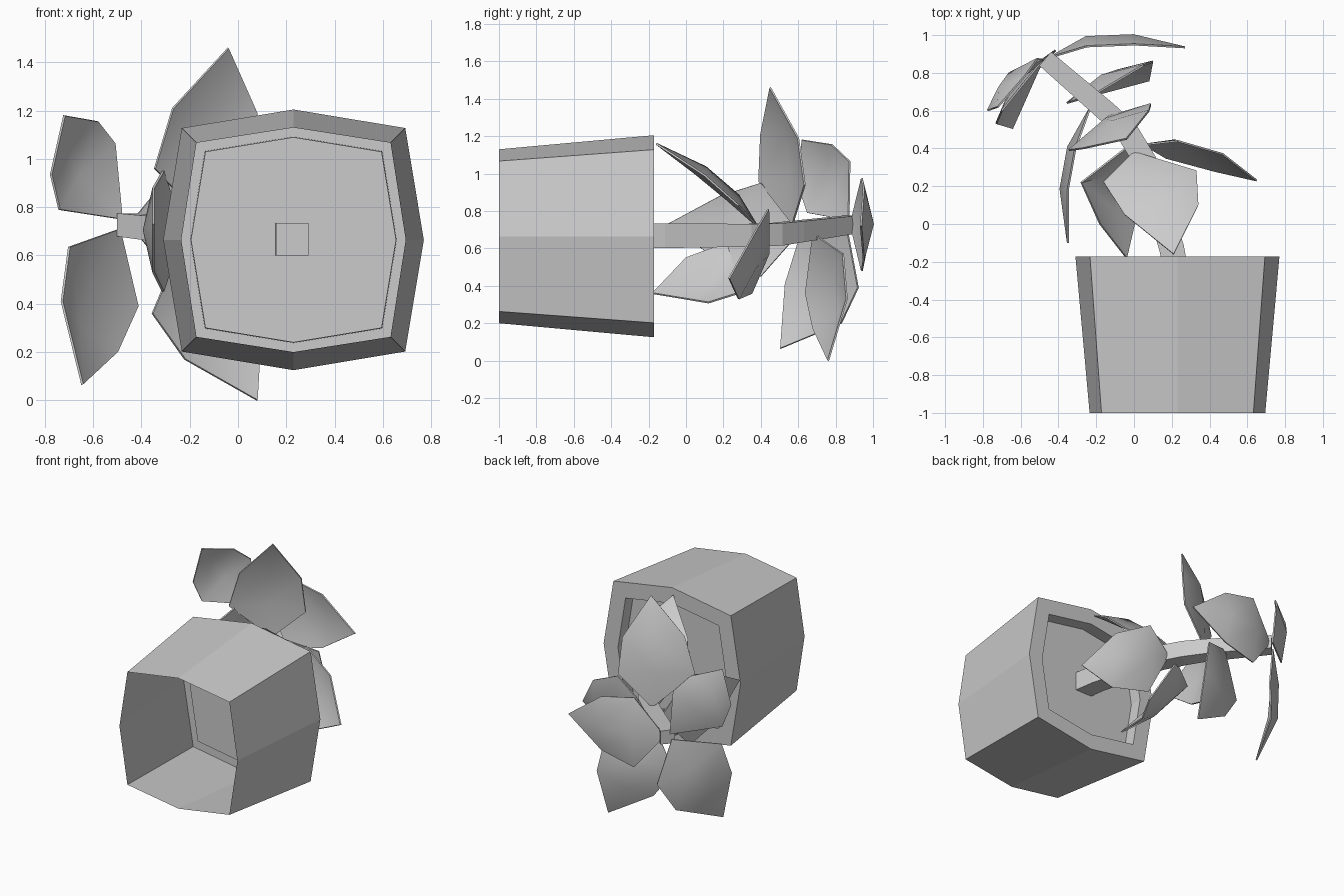
import bpy, bmesh, math
from mathutils import Vector

cube = bpy.data.objects.get("Cube")
if cube:
    bpy.data.objects.remove(cube, do_unlink=True)

# Single flat colour
grey = bpy.data.materials.new("light_grey")
grey.use_nodes = True
COLOUR = (0.6, 0.6, 0.6, 1)
grey.diffuse_color = COLOUR
for node in grey.node_tree.nodes:
    if node.type == 'BSDF_PRINCIPLED':
        node.inputs["Base Color"].default_value = COLOUR


def finish(name, bm):
    bmesh.ops.recalc_face_normals(bm, faces=bm.faces)
    mesh = bpy.data.meshes.new(name)
    bm.to_mesh(mesh)
    bm.free()
    mesh.materials.append(grey)
    obj = bpy.data.objects.new(name, mesh)
    bpy.context.collection.objects.link(obj)
    return obj


def loft(bm, rings):
    """Bridge successive rings of points and return their vertices."""
    loops = [[bm.verts.new(p) for p in ring] for ring in rings]
    for a, b in zip(loops, loops[1:]):
        n = len(a)
        for i in range(n):
            j = (i + 1) % n
            bm.faces.new((a[i], a[j], b[j], b[i]))
    return loops


# Pot: bulged square shell lying on its side, open underneath, with soil inside
def octagon(corner, middle, y):
    pts = []
    for i in range(8):
        angle = i * math.pi / 4
        r = corner * math.sqrt(2) if i % 2 else middle
        pts.append((0.23 + r * math.cos(angle), y, 0.665 + r * math.sin(angle)))
    return pts


bm = bmesh.new()
loops = loft(bm, [octagon(0.402, 0.465, -1), octagon(0.463, 0.54, -0.172),
                  octagon(0.367, 0.427, -0.172), octagon(0.365, 0.425, -0.26)])
bm.faces.new(loops[-1])
finish("pot", bm)

# Stem: bent square rod
path = [Vector(p) for p in [(0.225, -0.27, 0.667), (0.2, -0.13, 0.668),
                            (0.06, 0.33, 0.67), (-0.03, 0.48, 0.675),
                            (-0.14, 0.59, 0.69), (-0.47, 0.875, 0.727)]]
halves = [0.067, 0.066, 0.061, 0.06, 0.056, 0.048]
rings = []
for i, (p, h) in enumerate(zip(path, halves)):
    d = path[min(i + 1, len(path) - 1)] - path[max(i - 1, 0)]
    side = Vector((d.y, -d.x, 0)).normalized() if i else Vector((1, 0, 0))
    up = Vector((0, 0, 1))
    rings.append([p + side * h * s + up * h * t
                  for s, t in ((1, 1), (-1, 1), (-1, -1), (1, -1))])
bm = bmesh.new()
loops = loft(bm, rings)
bm.faces.new(loops[0])
bm.faces.new(loops[-1])
finish("stem", bm)

# Leaves: base, two points on one side, tip, two points back along the other side
GROWTH = Vector((-0.5, 0.8, 0))


def leaf(name, outline, bulge=0.05):
    pts = [Vector(p) for p in outline]
    base, a1, a2, tip, b2, b1 = pts
    normal = (a1 + a2 - b1 - b2).cross(tip - base).normalized()
    if normal.dot(GROWTH) < 0:
        normal.negate()
    bm = bmesh.new()
    base, a1, a2, tip, b2, b1 = [bm.verts.new(p) for p in pts]
    m1 = bm.verts.new((a1.co + b1.co) / 2 + normal * bulge)
    m2 = bm.verts.new((a2.co + b2.co) / 2 + normal * bulge)
    for face in ((base, a1, m1), (a1, a2, m2, m1), (a2, tip, m2),
                 (tip, b2, m2), (b2, b1, m1, m2), (b1, base, m1)):
        bm.faces.new(face)
    obj = finish(name, bm)
    solid = obj.modifiers.new("thickness", 'SOLIDIFY')
    solid.thickness = 0.01
    solid.offset = 0
    bpy.ops.object.select_all(action='DESELECT')
    obj.select_set(True)
    bpy.context.view_layer.objects.active = obj
    bpy.ops.object.modifier_apply(modifier=solid.name)
    bpy.ops.object.shade_smooth_by_angle(angle=math.radians(50))


leaf("end_leaf_upper", [(-.48, .87, .75), (-.74, .65, .79), (-.775, .6, .935),
                        (-.72, .62, 1.18), (-.58, .78, 1.155), (-.51, .875, 1.065)])
leaf("end_leaf_lower", [(-.49, .86, .71), (-.7, .6, .635), (-.73, .53, .41),
                        (-.645, .505, .065), (-.5, .83, .2), (-.415, .92, .39)])
leaf("middle_leaf_upper", [(-.13, .57, .73), (-.345, .39, .96), (-.27, .4, 1.21),
                           (-.04, .45, 1.46), (.08, .6, 1.19), (.09, .635, .94)])
leaf("middle_leaf_lower", [(-.22, .68, .68), (-.355, .64, .36), (-.22, .68, .17),
                           (.08, .76, 0), (.1, .86, .33), (.05, .84, .57)])
leaf("back_leaf", [(-.45, .88, .73), (-.25, .94, .975), (0, .95, .92),
                   (.27, .935, .72), (0, .95, .54), (-.25, .94, .48)])
leaf("side_leaf", [(-.23, .62, .7), (-.31, .4, .95), (-.35, .18, .88),
                   (-.35, -.1, .73), (-.35, .18, .53), (-.31, .4, .45)], 0.04)
leaf("near_leaf_upper", [(0, .38, .72), (.33, .28, .83), (.34, .1, .99),
                         (.21, -.16, 1.16), (-.05, .05, 1.0), (-.16, .22, .86)])
leaf("near_leaf_lower", [(-.02, .42, .63), (-.28, .22, .63), (-.18, 0, .55),
                         (-.04, -.18, .36), (.03, .12, .31), (.1, .28, .36)])
leaf("near_leaf_side", [(.05, .42, .65), (.23, .44, .81), (.47, .37, .69),
                        (.65, .23, .44), (.43, .28, .33), (.17, .35, .36)])
